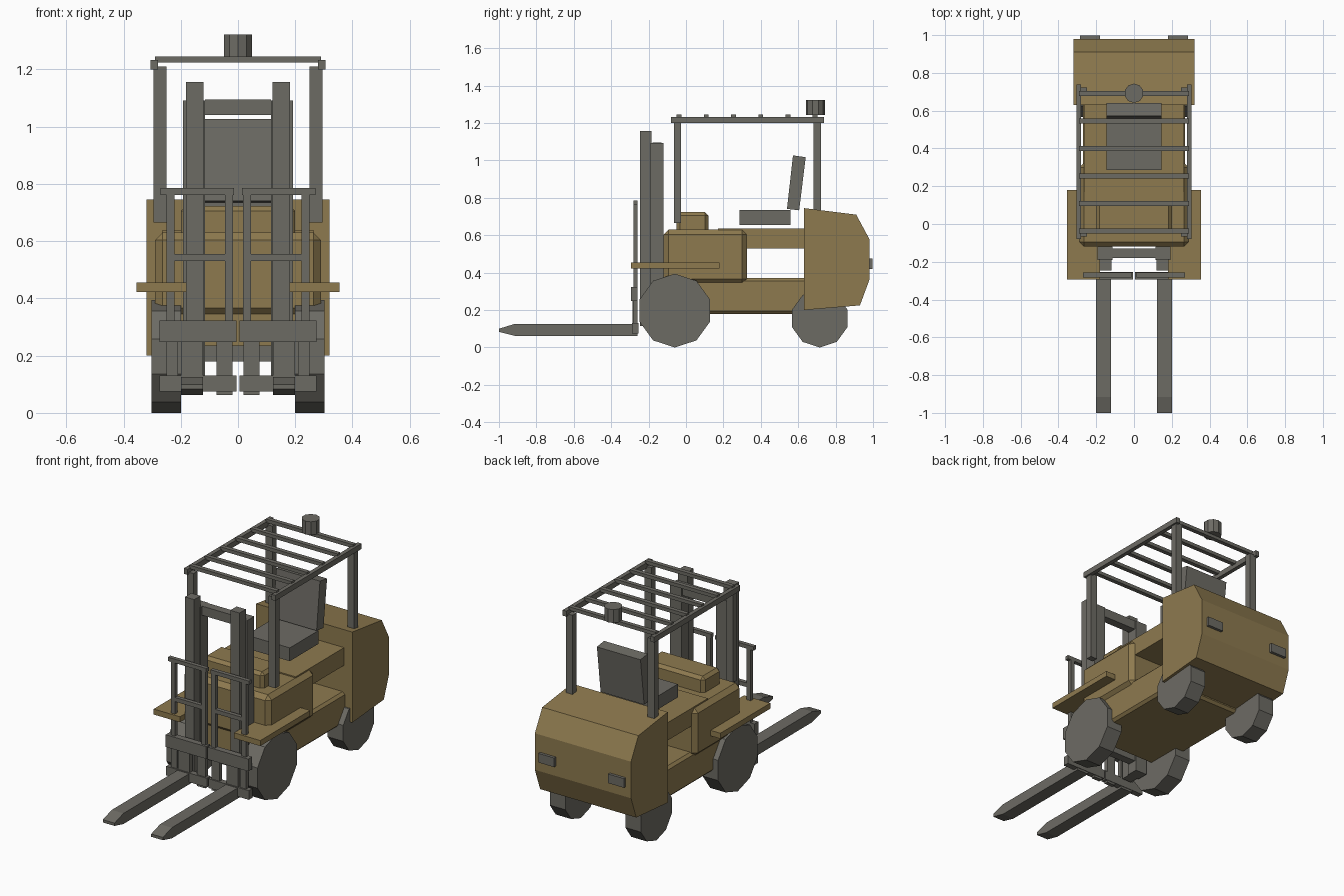
import bpy, bmesh, math
from mathutils import Matrix, Vector

if "Cube" in bpy.data.objects:
    bpy.data.objects.remove(bpy.data.objects["Cube"])


def material(name, rgb):
    m = bpy.data.materials.new(name)
    m.diffuse_color = (*rgb, 1)
    m.use_nodes = True
    m.node_tree.nodes["Principled BSDF"].inputs["Base Color"].default_value = m.diffuse_color
    return m


TAN = material("tan paint", (0.27, 0.195, 0.078))
GREY = material("dark grey", (0.152, 0.147, 0.127))


def finish(name, bm, mat):
    bmesh.ops.recalc_face_normals(bm, faces=bm.faces[:])
    me = bpy.data.meshes.new(name)
    bm.to_mesh(me)
    bm.free()
    me.materials.append(mat)
    ob = bpy.data.objects.new(name, me)
    bpy.context.collection.objects.link(ob)
    return ob


def box(name, x, y, z, mat, bevel=0):
    """Box from (min, max) ranges, with an optional chamfer."""
    bm = bmesh.new()
    size = [r[1] - r[0] for r in (x, y, z)]
    mid = [(r[0] + r[1]) / 2 for r in (x, y, z)]
    bmesh.ops.create_cube(bm, size=1, matrix=Matrix.Translation(mid) @ Matrix.Diagonal((*size, 1)))
    if bevel:
        bmesh.ops.bevel(bm, geom=bm.edges[:], offset=bevel, segments=1, affect='EDGES')
    return finish(name, bm, mat)


def prism(name, profile, x, mat):
    """Extrude a (y, z) profile across the x range."""
    bm = bmesh.new()
    face = bm.faces.new([bm.verts.new((x[0], y, z)) for y, z in profile])
    ext = bmesh.ops.extrude_face_region(bm, geom=[face])
    verts = [v for v in ext["geom"] if isinstance(v, bmesh.types.BMVert)]
    bmesh.ops.translate(bm, vec=Vector((x[1] - x[0], 0, 0)), verts=verts)
    return finish(name, bm, mat)


def ngon(y, z, r, n=10):
    return [(y + r * math.sin(2 * math.pi * i / n), z + r * math.cos(2 * math.pi * i / n))
            for i in range(n)]


# Painted bodywork
prism("counterweight", [(0.63, 0.745), (0.91, 0.71), (0.98, 0.58), (0.98, 0.36),
                        (0.93, 0.225), (0.63, 0.20)], (-0.32, 0.32), TAN)
box("chassis", (-0.27, 0.27), (-0.10, 0.66), (0.18, 0.37), TAN, 0.015)
box("engine_cover", (-0.265, 0.265), (0.17, 0.64), (0.53, 0.637), TAN)
box("front_body", (-0.29, 0.29), (-0.12, 0.325), (0.34, 0.63), TAN, 0.026)
box("dash_cowl", (-0.20, 0.20), (-0.05, 0.12), (0.60, 0.723), TAN, 0.018)

# Seat
box("seat_cushion", (-0.145, 0.145), (0.285, 0.56), (0.655, 0.735), GREY)
prism("seat_back", [(0.572, 1.027), (0.64, 1.017), (0.605, 0.733), (0.54, 0.741)],
      (-0.145, 0.145), GREY)

# Mast cross bars
box("mast_top_bar", (-0.115, 0.115), (-0.18, -0.13), (1.04, 1.095), GREY)
box("mast_bottom_bar", (-0.115, 0.115), (-0.18, -0.13), (0.18, 0.235), GREY)

# Overhead guard slats and beacon
for i in range(6):
    y = -0.037 + i * 0.1455
    box(f"roof_slat_{i + 1}", (-0.29, 0.29), (y - 0.013, y + 0.013), (1.224, 1.245), GREY)
bm = bmesh.new()
bmesh.ops.create_cone(bm, cap_ends=True, segments=10, radius1=0.051, radius2=0.051, depth=0.08,
                      matrix=Matrix.Translation((0, 0.692, 1.283)))
finish("beacon", bm, GREY)

# Parts repeated on both sides
for side, s in (("right", 1), ("left", -1)):
    def span(a, b):
        return tuple(sorted((a * s, b * s)))

    def sbox(name, x, y, z, mat=GREY):
        box(f"{side}_{name}", span(*x), y, z, mat)

    # Fender, wheels, tail light
    sbox("fender", (0.18, 0.355), (-0.295, 0.18), (0.422, 0.455), TAN)
    prism(f"{side}_front_wheel", ngon(-0.06, 0.197, 0.197), span(0.20, 0.303), GREY)
    prism(f"{side}_rear_wheel", ngon(0.715, 0.155, 0.155), span(0.20, 0.303), GREY)
    sbox("tail_light", (0.18, 0.285), (0.97, 0.997), (0.42, 0.475))

    # Overhead guard
    sbox("roof_rail", (0.28, 0.305), (-0.08, 0.738), (1.20, 1.233))
    sbox("front_post", (0.25, 0.295), (-0.065, -0.028), (0.665, 1.21))
    sbox("rear_post", (0.25, 0.295), (0.683, 0.722), (0.665, 1.21))

    # Mast rails
    sbox("outer_mast_rail", (0.115, 0.192), (-0.19, -0.12), (0.115, 1.092))
    sbox("inner_mast_rail", (0.12, 0.182), (-0.245, -0.185), (0.115, 1.157))

    # Fork carriage and load backrest
    sbox("carriage_upper_plate", (0.005, 0.275), (-0.295, -0.258), (0.248, 0.322))
    sbox("carriage_lower_plate", (0.005, 0.275), (-0.29, -0.255), (0.075, 0.13))
    sbox("carriage_inner_strut", (0.02, 0.075), (-0.282, -0.258), (0.062, 0.26))
    sbox("carriage_outer_strut", (0.21, 0.25), (-0.282, -0.258), (0.10, 0.26))
    sbox("backrest_outer_post", (0.222, 0.25), (-0.282, -0.258), (0.30, 0.775))
    sbox("backrest_inner_post", (0.018, 0.046), (-0.282, -0.258), (0.30, 0.775))
    sbox("backrest_top_bar", (0.014, 0.27), (-0.282, -0.258), (0.762, 0.785))
    sbox("backrest_middle_bar", (0.018, 0.25), (-0.282, -0.258), (0.53, 0.555))

    # Fork
    prism(f"{side}_fork", [(-1.0, 0.083), (-0.915, 0.062), (-0.258, 0.062), (-0.258, 0.26),
                           (-0.285, 0.26), (-0.285, 0.126), (-0.915, 0.126), (-1.0, 0.10)],
          span(0.122, 0.20), GREY)
